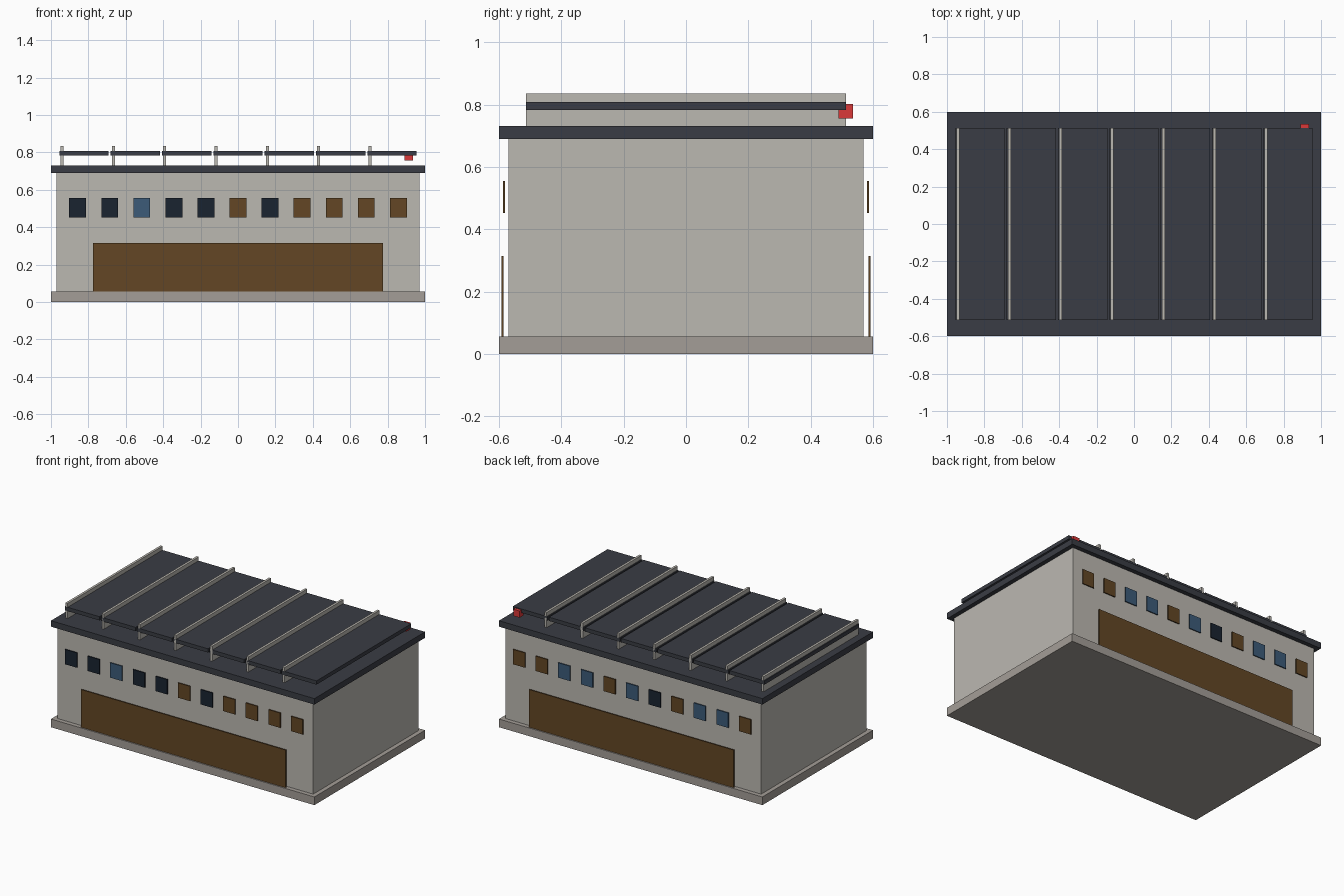
import bpy
import bmesh

if "Cube" in bpy.data.objects:
    bpy.data.objects.remove(bpy.data.objects["Cube"])


def material(name, rgb):
    m = bpy.data.materials.new(name)
    m.diffuse_color = (*rgb, 1)
    m.use_nodes = True
    m.node_tree.nodes["Principled BSDF"].inputs["Base Color"].default_value = m.diffuse_color
    return m


concrete = material("concrete", (0.50, 0.48, 0.44))
stone = material("stone", (0.37, 0.34, 0.31))
slate = material("slate", (0.042, 0.046, 0.058))
timber = material("timber", (0.125, 0.062, 0.018))
dark_glass = material("dark_glass", (0.01, 0.017, 0.03))
blue_glass = material("blue_glass", (0.045, 0.105, 0.19))
red = material("red", (0.70, 0.04, 0.04))


def box(name, x, y, z, mat):
    """Box from (min, max) pairs on each axis."""
    bm = bmesh.new()
    bmesh.ops.create_cube(bm, size=1)
    for v in bm.verts:
        v.co = [(r[0] + r[1]) / 2 + c * (r[1] - r[0]) for c, r in zip(v.co, (x, y, z))]
    mesh = bpy.data.meshes.new(name)
    bm.to_mesh(mesh)
    bm.free()
    mesh.materials.append(mat)
    ob = bpy.data.objects.new(name, mesh)
    bpy.context.collection.objects.link(ob)
    return ob


# Main masses
box("plinth", (-1, 1), (-0.6, 0.6), (0, 0.056), stone)
box("walls", (-0.97, 0.97), (-0.57, 0.57), (0.056, 0.69), concrete)
box("roof_slab", (-1, 1), (-0.6, 0.6), (0.69, 0.731), slate)

# Raised roof panels, each with an upright rib near its left edge
for i in range(7):
    cx = -0.8235 + 0.2745 * i
    box(f"roof_panel_{i}", (cx - 0.132, cx + 0.132), (-0.514, 0.514), (0.782, 0.808), slate)
    rx = cx - 0.1175
    box(f"roof_rib_{i}", (rx - 0.008, rx + 0.008), (-0.514, 0.514), (0.731, 0.835), concrete)

# Warning lamp at the back right corner
box("warning_lamp", (0.889, 0.935), (0.49, 0.535), (0.756, 0.802), red)

# Wide doors and window rows, front and back (colours listed from -x to +x)
glass = {"d": dark_glass, "b": blue_glass, "t": timber}
for side, s, pattern in (("front", -1, "ddbddtdtttt"), ("back", 1, "tbbtdbtbbtt")):
    box(f"{side}_door", (-0.776, 0.776), sorted((s * 0.585, s * 0.592)), (0.056, 0.315), timber)
    for i, key in enumerate(pattern):
        cx = -0.8575 + 0.1715 * i
        box(f"{side}_window_{i}", (cx - 0.045, cx + 0.045),
            sorted((s * 0.580, s * 0.587)), (0.453, 0.555), glass[key])
